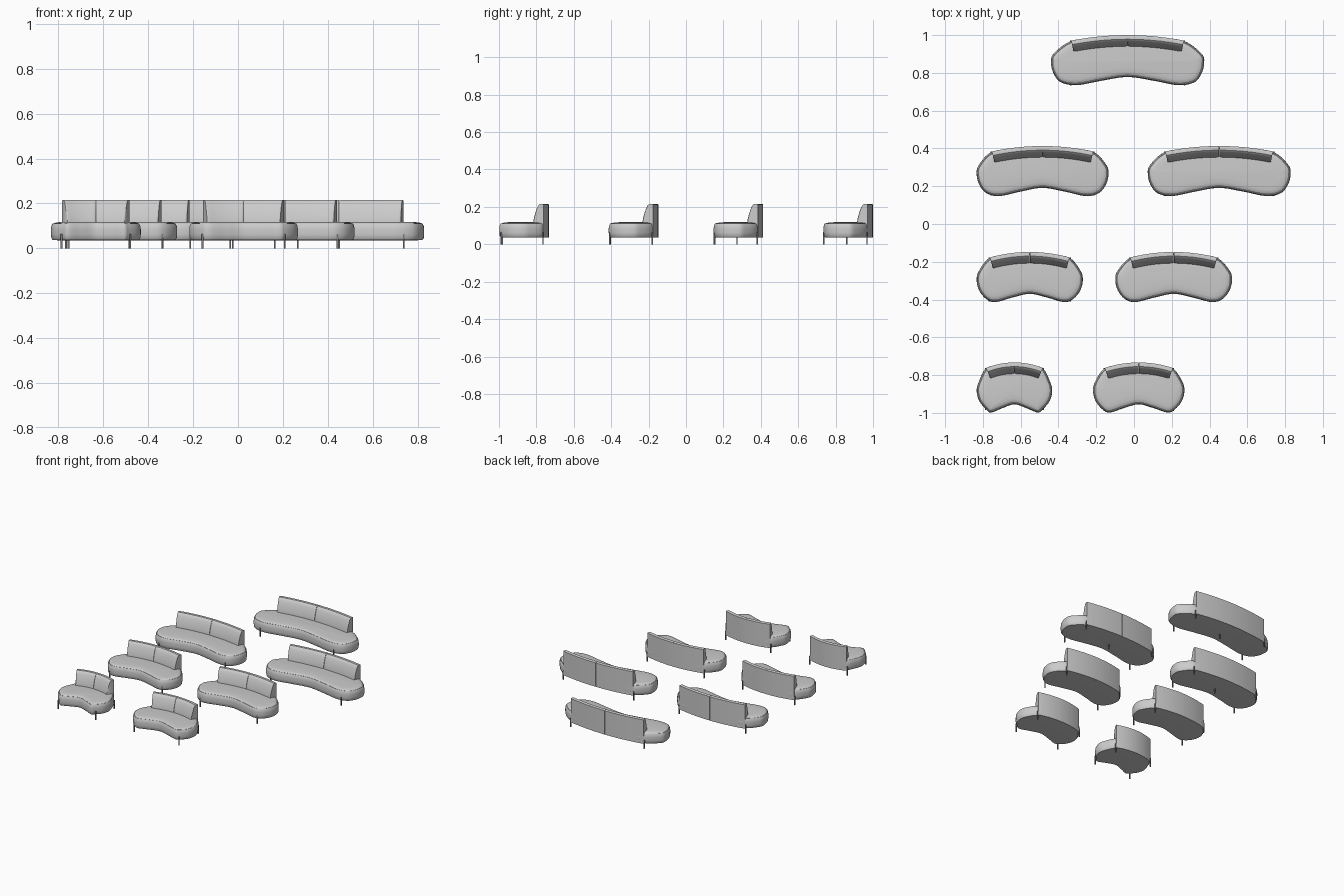
import bpy, bmesh, math
from mathutils import Vector

if "Cube" in bpy.data.objects:
    bpy.data.objects.remove(bpy.data.objects["Cube"])


def material(name, v):
    m = bpy.data.materials.new(name)
    m.diffuse_color = (v, v, v, 1)
    m.use_nodes = True
    m.node_tree.nodes["Principled BSDF"].inputs["Base Color"].default_value = m.diffuse_color
    return m


FABRIC = material("light grey fabric", 0.6)
METAL = material("dark grey metal", 0.2)


def finish(name, bm, mat, angle=35):
    bmesh.ops.recalc_face_normals(bm, faces=bm.faces)
    me = bpy.data.meshes.new(name)
    bm.to_mesh(me)
    bm.free()
    me.materials.append(mat)
    ob = bpy.data.objects.new(name, me)
    bpy.context.collection.objects.link(ob)
    me.shade_smooth()
    me.set_sharp_from_angle(angle=math.radians(angle))


def loft(bm, rings):
    """Bridge closed rings of points and cap both ends."""
    vr = [[bm.verts.new(p) for p in r] for r in rings]
    n = len(vr[0])
    for a, b in zip(vr, vr[1:]):
        for i in range(n):
            j = (i + 1) % n
            bm.faces.new((a[i], a[j], b[j], b[i]))
    bm.faces.new(vr[0][::-1])
    bm.faces.new(vr[-1])


def bean(w, hb, steps=8):
    """Kidney-shaped plan, clockwise from the middle of the rear edge."""
    m = w - (0.078 + 0.285 * (w - 0.2))
    right = [(hb * .5, -.012), (hb, -.031), (w - .012, -.10), (w, -.15),
             (w - .014, -.205), (w - .052, -.25), (m, -.265), (m * .5, -.241)]
    pts = [(0, -.005)] + right + [(0, -.222)] + [(-x, y) for x, y in reversed(right)]
    pts = [Vector(p) for p in pts]
    n, out = len(pts), []
    for i in range(n):
        a, b, c, d = (pts[(i + k) % n] for k in (-1, 0, 1, 2))
        for s in range(steps):
            t = s / steps
            out.append(.5 * (2 * b + (c - a) * t + (2 * a - 5 * b + 4 * c - d) * t * t
                             + (3 * b - a - 3 * c + d) * t ** 3))
    return out


# seat edge section: (inset, height), with a seam groove near the top
SEAT = [(.03, .036), (.008, .037), (.002, .046), (0, .062), (0, .085), (.002, .1),
        (.007, .110), (.010, .1095), (.014, .113), (.03, .116), (.055, .118)]
# backrest section: (depth from rear arc, height)
BACK = [(0, .036), (0, .213), (.003, .215), (.022, .215), (.030, .209), (.038, .195),
        (.048, .168), (.056, .14), (.060, .115), (.060, .108), (.012, .106), (.012, .036)]


def sofa(label, cx, top, w, hb, middle_leg):
    # seat
    plan = bean(w, hb)
    n = len(plan)
    normals = []
    for i in range(n):
        t = (plan[(i + 1) % n] - plan[i - 1]).normalized()
        normals.append(Vector((t.y, -t.x)))
    bm = bmesh.new()
    loft(bm, [[(cx + p.x + q.x * d, top + p.y + q.y * d, z)
               for p, q in zip(plan, normals)] for d, z in SEAT])
    finish(label + " seat", bm, FABRIC)

    # two backrest halves swept along the rear arc
    sag = .029
    rad = (hb * hb + sag * sag) / (2 * sag)
    amax = math.asin(hb / rad)
    bm = bmesh.new()
    for side in (-1, 1):
        rings = []
        for t in (.003, .02, .05, .15, .3, .45, .6, .75, .88, .96, .985, 1):
            a = side * amax * t
            k = .93 if t in (.003, 1) else (.98 if t in (.02, .985) else 1)
            rings.append([(cx + (rad - d * (k if d > .02 else 1)) * math.sin(a),
                           top - rad + (rad - d * (k if d > .02 else 1)) * math.cos(a), z)
                          for d, z in BACK])
        loft(bm, rings)
    finish(label + " backrest", bm, FABRIC)

    # slim legs on the outline, plus a centre leg on the long sofas
    fy = min((p for p in plan if p.y < -.2), key=lambda p: abs(p.x - hb)).y
    spots = [(s * (hb + .003), y) for s in (-1, 1) for y in (-.032, fy + .002)]
    if middle_leg:
        spots.append((0, -.14))
    bm = bmesh.new()
    for x, y in spots:
        r = bmesh.ops.create_cube(bm, size=1)
        for v in r["verts"]:
            v.co = Vector((cx + x + v.co.x * .007, top + y + v.co.y * .007,
                           .0325 + v.co.z * .065))
    finish(label + " legs", bm, METAL)


# label, centre x, rear y, half width, half backrest width, centre leg
for row in [("extra long sofa", -.034, 1.0, .405, .298, True),
            ("long sofa left", -.484, .413, .349, .268, True),
            ("long sofa right", .451, .413, .378, .285, True),
            ("medium sofa left", -.552, -.148, .281, .211, False),
            ("medium sofa right", .210, -.148, .309, .230, False),
            ("armchair", -.633, -.733, .200, .150, False),
            ("small sofa", .025, -.733, .242, .180, False)]:
    sofa(*row)
